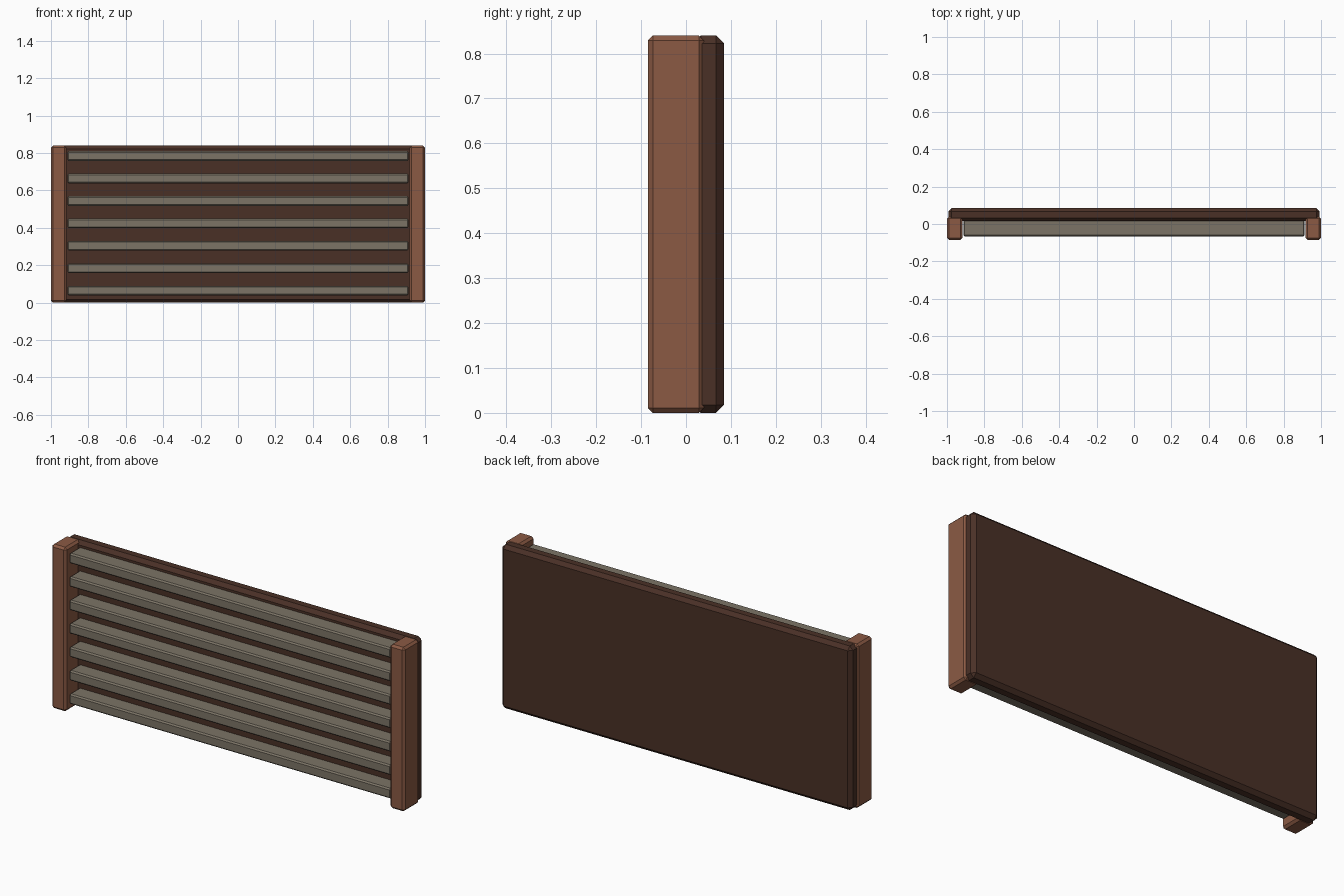
import bpy

if "Cube" in bpy.data.objects:
    bpy.data.objects.remove(bpy.data.objects["Cube"])


def material(name, hex_colour):
    def lin(c):
        c /= 255
        return c / 12.92 if c <= 0.04045 else ((c + 0.055) / 1.055) ** 2.4
    m = bpy.data.materials.new(name)
    m.diffuse_color = [lin(int(hex_colour[i:i + 2], 16)) for i in (0, 2, 4)] + [1]
    m.use_nodes = True
    m.node_tree.nodes["Principled BSDF"].inputs["Base Color"].default_value = m.diffuse_color
    return m


def box(name, lo, hi, chamfer, mat):
    """Flat-shaded box between two corners with single-step chamfered edges."""
    bpy.ops.mesh.primitive_cube_add(size=1, location=[(a + b) / 2 for a, b in zip(lo, hi)])
    o = bpy.context.object
    o.name = name
    o.scale = [b - a for a, b in zip(lo, hi)]
    bpy.ops.object.transform_apply(location=False, rotation=False, scale=True)
    bev = o.modifiers.new("chamfer", 'BEVEL')
    bev.width = chamfer
    bev.segments = 1
    o.data.materials.append(mat)
    return o


dark_wood = material("dark brown", "4A3026")
wood = material("reddish brown", "8B5A44")
slat_grey = material("warm grey", "7C7466")

# Back panel
box("back_panel", (-0.993, 0.015, 0), (0.993, 0.085, 0.84), 0.018, dark_wood)

# Side posts
for side, x0, x1 in (("left", -1, -0.917), ("right", 0.917, 1)):
    box(side + "_post", (x0, -0.085, 0), (x1, 0.04, 0.84), 0.011, wood)

# Horizontal slats
for i in range(7):
    z = 0.064 + 0.12 * i
    box(f"slat_{i + 1}", (-0.912, -0.066, z - 0.026), (0.912, 0.022, z + 0.026), 0.007, slat_grey)
